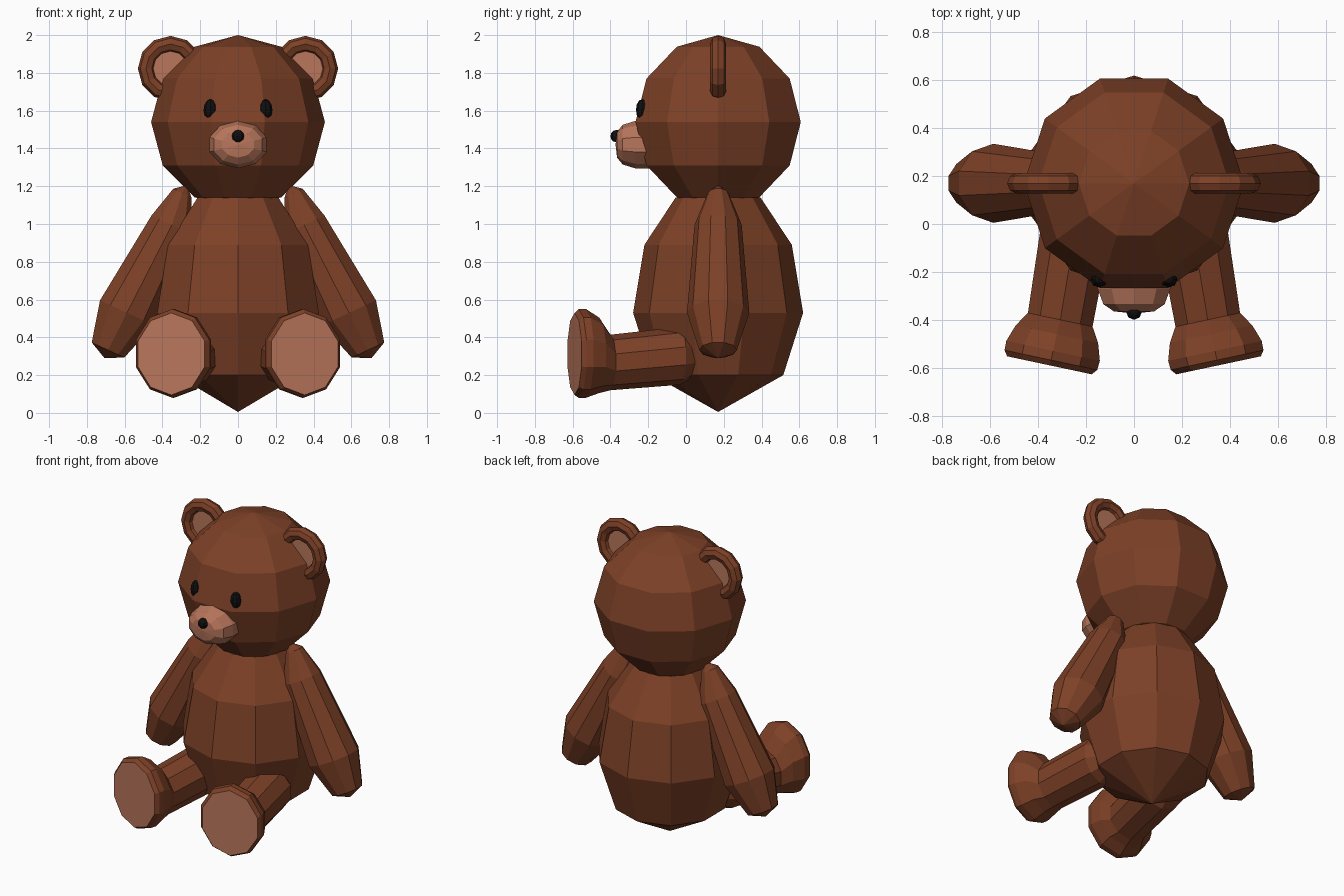
import bpy, bmesh, math
from mathutils import Vector, Matrix

if "Cube" in bpy.data.objects:
    bpy.data.objects.remove(bpy.data.objects["Cube"])


def material(name, rgb):
    m = bpy.data.materials.new(name)
    m.diffuse_color = (*rgb, 1)
    m.use_nodes = True
    m.node_tree.nodes["Principled BSDF"].inputs["Base Color"].default_value = m.diffuse_color
    return m


BROWN = material("brown fur", (0.205, 0.052, 0.020))
TAN = material("tan pad", (0.48, 0.18, 0.105))
BLACK = material("black", (0.005, 0.005, 0.005))
SIDES = 10


def finish(name, bm, *mats):
    bmesh.ops.recalc_face_normals(bm, faces=bm.faces)
    me = bpy.data.meshes.new(name)
    bm.to_mesh(me)
    bm.free()
    for m in mats:
        me.materials.append(m)
    ob = bpy.data.objects.new(name, me)
    bpy.context.collection.objects.link(ob)
    return ob


def loft(name, rings, u, w, *mats, cap_mat=0):
    """Skin rings (centre, radius along u, radius along w); the last cap may take its own material."""
    bm = bmesh.new()
    u, w = Vector(u).normalized(), Vector(w).normalized()
    loops = []
    for c, ru, rw in rings:
        loops.append([bm.verts.new(Vector(c) + u * ru * math.sin(a) + w * rw * math.cos(a))
                      for a in (2 * math.pi * i / SIDES for i in range(SIDES))])
    for a, b in zip(loops, loops[1:]):
        for i in range(SIDES):
            j = (i + 1) % SIDES
            bm.faces.new((a[i], a[j], b[j], b[i]))
    bm.faces.new(loops[0])
    bm.faces.new(loops[-1]).material_index = cap_mat
    bmesh.ops.remove_doubles(bm, verts=bm.verts, dist=0.002)
    return finish(name, bm, *mats)


def ball(name, centre, radii, mat, seg=10, rings=6):
    bm = bmesh.new()
    bmesh.ops.create_uvsphere(bm, u_segments=seg, v_segments=rings, radius=1,
                              matrix=Matrix.Translation(centre) @ Matrix.Diagonal((*radii, 1))
                              @ Matrix.Rotation(math.pi / 2, 4, 'Z'))
    return finish(name, bm, mat)


X, Y, Z = (1, 0, 0), (0, 1, 0), (0, 0, 1)
CY = 0.17  # depth of the torso axis

# torso and head
torso = [(0.005, 0), (0.20, 0.345), (0.53, 0.45), (0.89, 0.39), (1.14, 0.225), (1.20, 0)]
loft("torso", [((0, CY, z), r, r) for z, r in torso], X, Y, BROWN)
ball("head", (0, CY, 1.54), (0.46, 0.46, 0.46), BROWN)

# muzzle and nose
muzzle = [(-0.15, 1.0), (-0.27, 1.0), (-0.335, 0.84), (-0.365, 0.55), (-0.373, 0)]
loft("muzzle", [((0, y, 1.42), 0.16 * k, 0.125 * k) for y, k in muzzle], X, Z, TAN)
ball("nose", (0, -0.367, 1.465), (0.033, 0.033, 0.033), BLACK, 8, 6)

for s, side in ((-1, "left"), (1, "right")):
    # eye
    ball(side + "_eye", (s * 0.146, -0.232, 1.605), (0.036, 0.033, 0.056), BLACK, 8, 6)

    # arm
    arm = [(0.27, 1.205, 0), (0.295, 1.165, 0.055), (0.35, 0.995, 0.125),
           (0.588, 0.53, 0.165), (0.688, 0.333, 0.1), (0.707, 0.29, 0)]
    loft(side + "_arm", [((s * x, CY, z), r, r) for x, z, r in arm], (s * 0.91, 0, 0.42), Y, BROWN)

    # leg ending in a broad foot with a tan sole
    leg = [(0.215, 0.10, 0.30, 0.07, 0.07), (0.245, -0.03, 0.302, 0.153, 0.153),
           (0.308, -0.40, 0.267, 0.145, 0.147), (0.322, -0.46, 0.305, 0.185, 0.20),
           (0.338, -0.53, 0.315, 0.21, 0.235), (0.347, -0.568, 0.315, 0.208, 0.235),
           (0.353, -0.59, 0.312, 0.19, 0.217)]
    loft(side + "_leg", [((s * x, y, z), ru, rw) for x, y, z, ru, rw in leg],
         (0.978, s * 0.208, 0), Z, BROWN, TAN, cap_mat=1)

    # ear rim and inner ear
    ear = Vector((s * 0.357, CY, 1.823))
    bpy.ops.mesh.primitive_torus_add(major_segments=12, minor_segments=8, major_radius=0.13,
                                     minor_radius=0.043, location=ear, rotation=(math.pi / 2, 0, 0))
    rim = bpy.context.object
    rim.name = side + "_ear"
    rim.data.materials.append(BROWN)
    for p in rim.data.polygons:
        p.use_smooth = False
    loft(side + "_inner_ear", [(ear + Vector((0, y, 0)), 0.12, 0.12) for y in (-0.012, 0.012)], X, Z, TAN)
